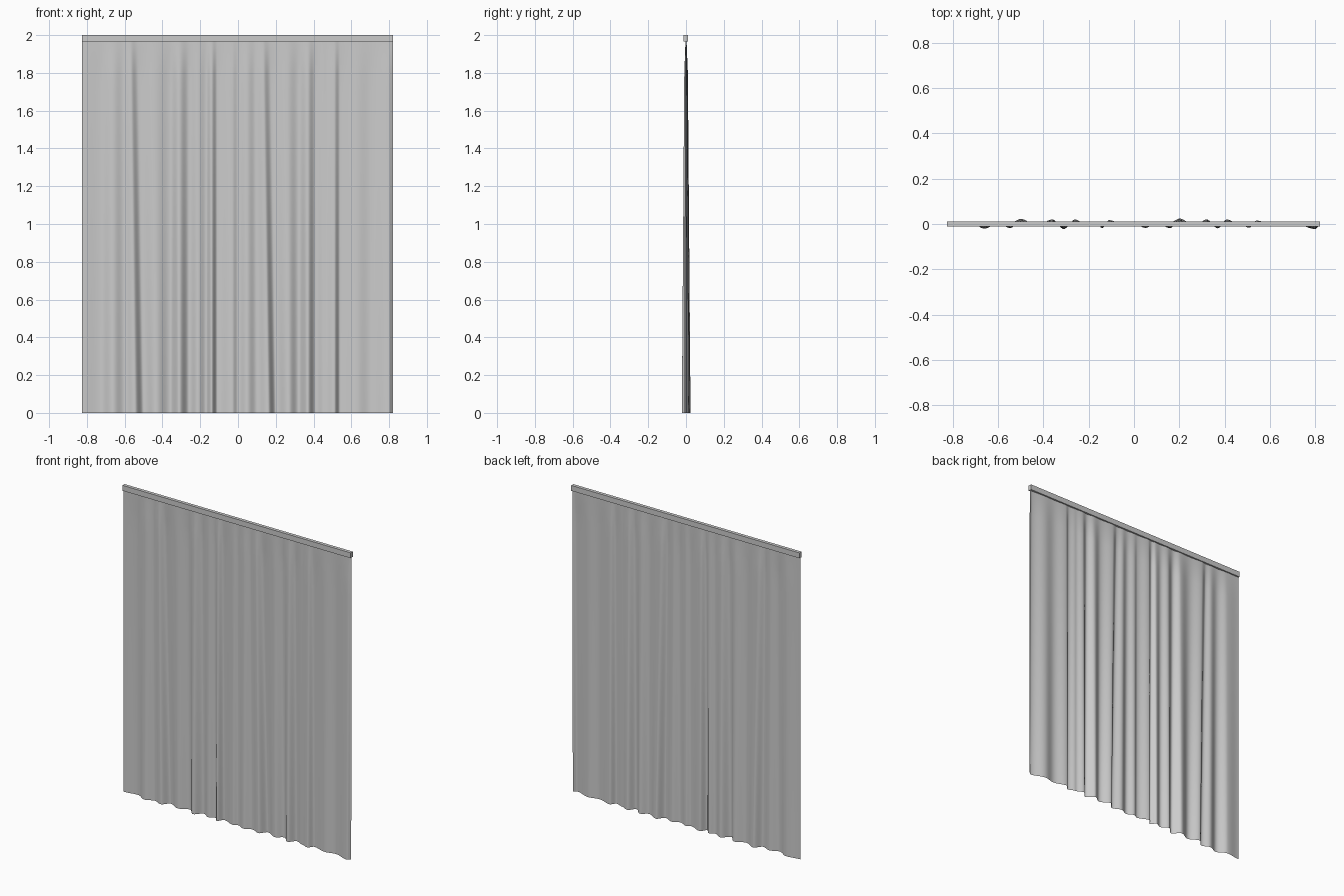
import bpy
import bmesh
import math

cube = bpy.data.objects.get("Cube")
if cube:
    bpy.data.objects.remove(cube, do_unlink=True)

HEIGHT = 2.0
RAIL_BOTTOM = 1.965

# One plain grey for cloth and rail
grey = bpy.data.materials.new("light grey fabric")
grey.use_nodes = True
colour = (0.6, 0.6, 0.6, 1)
grey.diffuse_color = colour
shader = grey.node_tree.nodes["Principled BSDF"]
shader.inputs["Base Color"].default_value = colour
shader.inputs["Roughness"].default_value = 0.8


def make_object(name, bm):
    mesh = bpy.data.meshes.new(name)
    bm.to_mesh(mesh)
    bm.free()
    mesh.materials.append(grey)
    obj = bpy.data.objects.new(name, mesh)
    bpy.context.collection.objects.link(obj)
    bpy.ops.object.select_all(action="DESELECT")
    obj.select_set(True)
    bpy.context.view_layer.objects.active = obj
    return obj


# Crests and troughs of the hem, from right to left
hem = [
    (-.825, 0), (-.73, .012), (-.66, -.02), (-.6, .002), (-.545, -.018),
    (-.5, .023), (-.43, -.008), (-.36, .02), (-.31, -.022), (-.26, .02),
    (-.21, -.006), (-.17, .011), (-.14, -.018), (-.11, .017), (-.03, -.01),
    (0, .004), (.05, -.017), (.1, .004), (.16, -.018), (.2, .024),
    (.27, -.008), (.32, .02), (.37, -.019), (.41, .02), (.46, 0),
    (.51, -.016), (.54, .015), (.63, -.008), (.7, .006), (.8, -.022),
    (.82, -.006),
]


def hem_points(steps=10):
    points = [hem[0]]
    for (xa, ya), (xb, yb) in zip(hem, hem[1:]):
        for i in range(1, steps + 1):
            t = i / steps
            ease = (1 - math.cos(math.pi * t)) / 2
            points.append((xa + (xb - xa) * t, ya + (yb - ya) * ease))
    return points


def drift(x):
    # Two deep folds lean sideways as they rise
    return -.03 * sum(math.exp(-((x - c) / .08) ** 2) for c in (-.51, .18))


# Curtain: hanging cloth whose folds fade towards the rail
bm = bmesh.new()
rows = []
profile = hem_points()
levels = [i * .1 for i in range(19)] + [1.85, 1.9, 1.93, 1.96, 1.985]
for z in levels:
    t = z / HEIGHT
    depth = 1 - .65 * t
    if z > 1.8:
        depth *= 1 - .6 * min(1, (z - 1.8) / .16)
    rows.append([bm.verts.new((x + drift(x) * t, y * depth, z))
                 for x, y in profile])
for low, high in zip(rows, rows[1:]):
    for i in range(len(profile) - 1):
        bm.faces.new((low[i], low[i + 1], high[i + 1], high[i]))
make_object("curtain_cloth", bm)
bpy.ops.object.shade_smooth()

# Rail: slim bar along the top
bm = bmesh.new()
bmesh.ops.create_cube(bm, size=1)
for v in bm.verts:
    v.co.x = v.co.x * 1.645 - .0025
    v.co.y = v.co.y * .022 - .001
    v.co.z = HEIGHT if v.co.z > 0 else RAIL_BOTTOM
make_object("curtain_rail", bm)
